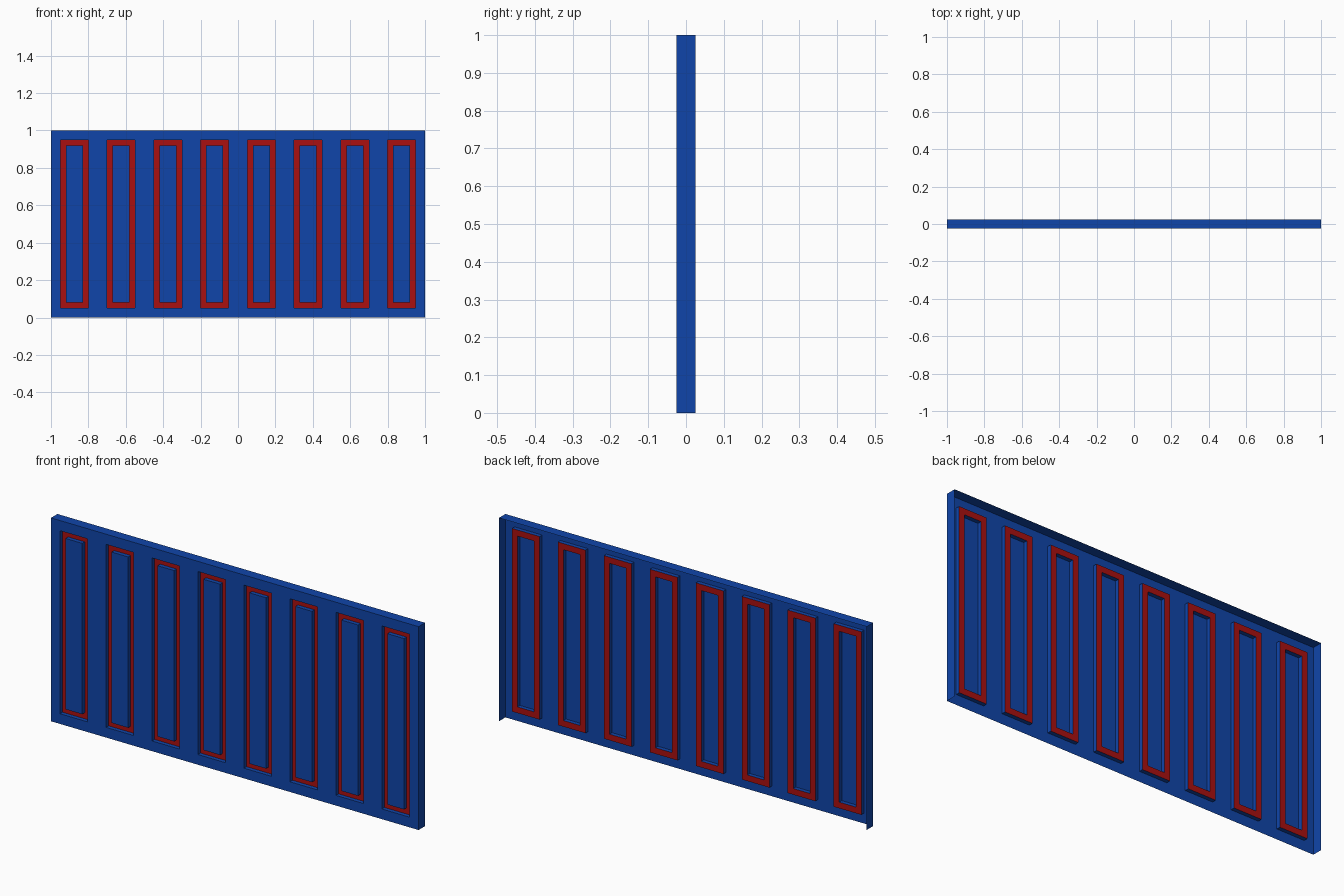
import bpy, bmesh

if "Cube" in bpy.data.objects:
    bpy.data.objects.remove(bpy.data.objects["Cube"])

HALF_W, HEIGHT, DEPTH = 1.0, 1.0, 0.05
FRONT = -DEPTH / 2
POCKETS, PITCH, POCKET_W = 8, 0.25, 0.15
MARGIN, BORDER, RECESS = 0.05, 0.03, 0.02


def material(name, color):
    m = bpy.data.materials.new(name)
    m.diffuse_color = color
    m.use_nodes = True
    m.node_tree.nodes["Principled BSDF"].inputs["Base Color"].default_value = m.diffuse_color
    return m


bm = bmesh.new()

# Front sheet: a grid whose every second column holds a pocket
xs = [-HALF_W]
for i in range(POCKETS):
    x = -HALF_W + MARGIN + i * PITCH
    xs += [x, x + POCKET_W]
xs.append(HALF_W)
zs = [0, MARGIN, HEIGHT - MARGIN, HEIGHT]
verts = [[bm.verts.new((x, FRONT, z)) for z in zs] for x in xs]
pockets = []
for i in range(len(xs) - 1):
    for j in range(len(zs) - 1):
        f = bm.faces.new((verts[i][j], verts[i + 1][j],
                          verts[i + 1][j + 1], verts[i][j + 1]))
        if i % 2 == 1 and j == 1:
            pockets.append(f)
bm.normal_update()


def inset(thickness, depth):
    return bmesh.ops.inset_individual(bm, faces=pockets, thickness=thickness,
                                      depth=depth, use_even_offset=True)["faces"]


# Pressed channels: outer walls, red floor, inner walls back to the front
inset(0, -RECESS)
for f in inset(BORDER, 0):
    f.material_index = 1
inset(0, RECESS)

# Flanges folded back along the top and both ends; back and bottom stay open
def on_rim(e):
    a, b = (v.co for v in e.verts)
    return (abs(a.x) == abs(b.x) == HALF_W and a.x == b.x) or a.z == b.z == HEIGHT


rim = [e for e in bm.edges if on_rim(e)]
geom = bmesh.ops.extrude_edge_only(bm, edges=rim)["geom"]
bmesh.ops.translate(bm, vec=(0, DEPTH, 0),
                    verts=[g for g in geom if isinstance(g, bmesh.types.BMVert)])
bm.normal_update()

mesh = bpy.data.meshes.new("pressed_panel")
bm.to_mesh(mesh)
bm.free()
mesh.materials.append(material("blue_paint", (0.005, 0.06, 0.4, 1)))
mesh.materials.append(material("red_paint", (0.4, 0.005, 0.005, 1)))
panel = bpy.data.objects.new("pressed_panel", mesh)
bpy.context.collection.objects.link(panel)
